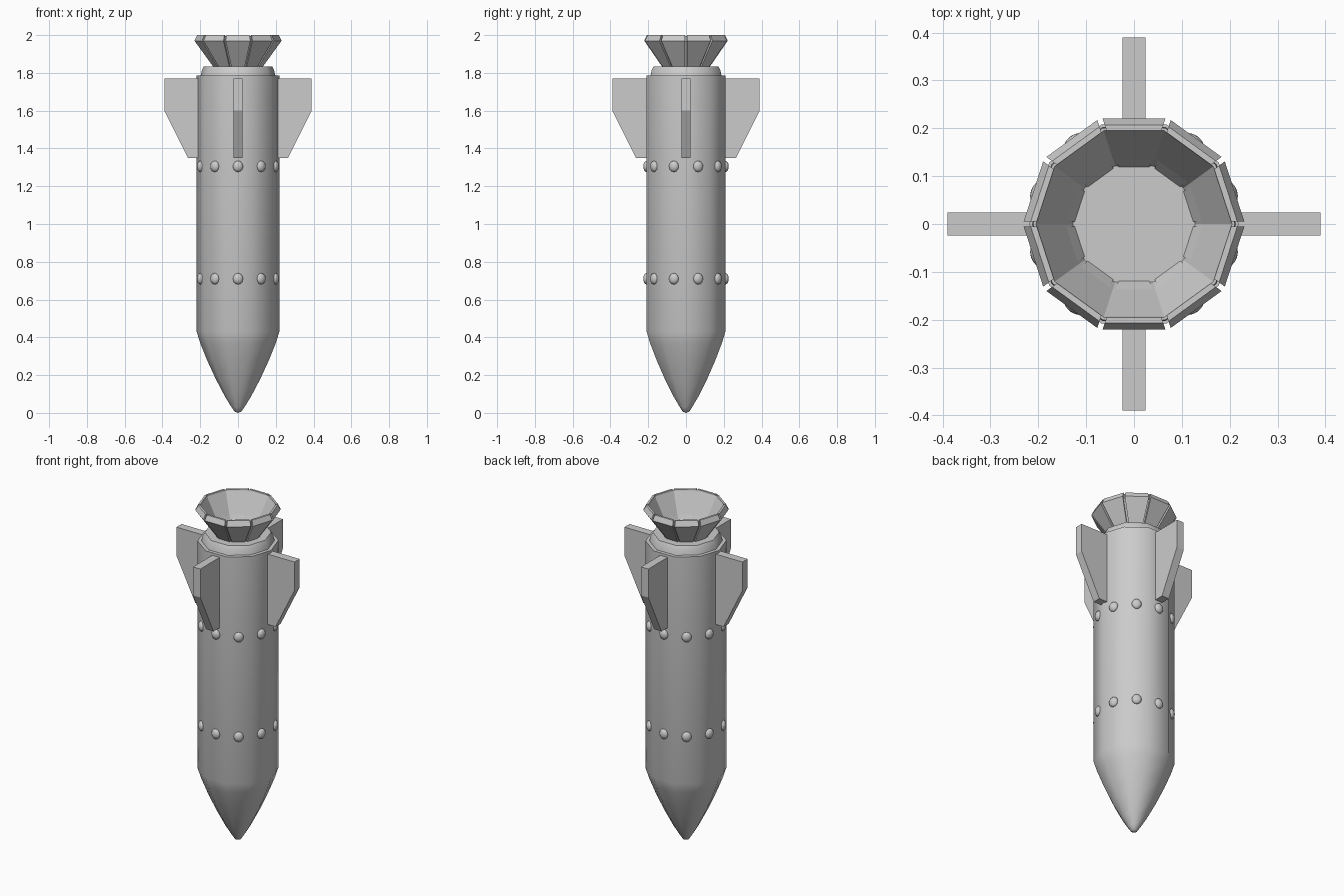
import bpy, bmesh, math
from mathutils import Matrix, Vector

cube = bpy.data.objects.get("Cube")
if cube:
    bpy.data.objects.remove(cube)

SIDES = 10
STEP = math.tau / SIDES
COS = math.cos(STEP / 2)
TAN = math.tan(STEP / 2)

grey = bpy.data.materials.new("light_grey")
grey.use_nodes = True
grey.diffuse_color = (0.6, 0.6, 0.6, 1)
grey.node_tree.nodes["Principled BSDF"].inputs["Base Color"].default_value = (0.6, 0.6, 0.6, 1)


def finish(name, bm, smooth=None):
    bmesh.ops.remove_doubles(bm, verts=bm.verts, dist=1e-5)
    bmesh.ops.recalc_face_normals(bm, faces=bm.faces)
    mesh = bpy.data.meshes.new(name)
    bm.to_mesh(mesh)
    bm.free()
    mesh.materials.append(grey)
    obj = bpy.data.objects.new(name, mesh)
    bpy.context.collection.objects.link(obj)
    if smooth:
        bpy.ops.object.select_all(action="DESELECT")
        obj.select_set(True)
        bpy.context.view_layer.objects.active = obj
        bpy.ops.object.shade_smooth_by_angle(angle=math.radians(smooth))
    return obj


def lathe(name, profile, smooth=None):
    """Turn a (radius, height) profile into a ten-sided solid."""
    bm = bmesh.new()
    pts = [bm.verts.new((r, 0, z)) for r, z in profile]
    edges = [bm.edges.new(pair) for pair in zip(pts, pts[1:])]
    bmesh.ops.spin(bm, geom=pts + edges, axis=(0, 0, 1), cent=(0, 0, 0),
                   angle=math.tau, steps=SIDES, use_merge=False)
    bmesh.ops.remove_doubles(bm, verts=bm.verts, dist=1e-5)
    bmesh.ops.dissolve_degenerate(bm, edges=bm.edges, dist=1e-5)
    return finish(name, bm, smooth)


def prism(bm, outline, half_width, matrix):
    """Extrude an (x, z) outline; half_width(x) gives the half thickness."""
    rings = [[bm.verts.new(matrix @ Vector((x, s * half_width(x), z)))
              for x, z in outline] for s in (-1, 1)]
    bm.faces.new(rings[0])
    bm.faces.new(rings[1][::-1])
    n = len(outline)
    for i in range(n):
        j = (i + 1) % n
        bm.faces.new((rings[0][i], rings[0][j], rings[1][j], rings[1][i]))


# Body with rounded nose and stepped shoulder
lathe("body", [(0, 0), (0.018, 0.007), (0.034, 0.03), (0.068, 0.085), (0.118, 0.18),
               (0.164, 0.28), (0.2, 0.37), (0.219, 0.43), (0.219, 1.785),
               (0.198, 1.785), (0.191, 1.815), (0.18, 1.835), (0, 1.835)], 40)

# Nozzle shell, open at the top with a flat floor
lathe("nozzle_shell", [(0, 1.832), (0.12, 1.832), (0.213, 1.965), (0.211, 1.995),
                       (0.205, 1.995), (0.128, 1.845), (0, 1.845)])

# Nozzle panels, separated by narrow grooves
bm = bmesh.new()
panel = [(0.112, 1.832), (0.126, 1.832), (0.221, 1.97), (0.207, 2.0),
         (0.195, 2.0), (0.19, 1.97)]
for i in range(SIDES):
    prism(bm, panel, lambda x: x * TAN - 0.006, Matrix.Rotation((i + 0.5) * STEP, 4, "Z"))
finish("nozzle_panels", bm)

# Four fins
for i, name in enumerate(("left_fin", "back_fin", "right_fin", "front_fin")):
    bm = bmesh.new()
    fin = [(0.15, 1.35), (0.265, 1.35), (0.39, 1.6), (0.39, 1.77), (0.15, 1.77)]
    prism(bm, fin, lambda x: 0.024, Matrix.Rotation(i * math.pi / 2, 4, "Z"))
    finish(name, bm)

# Two rings of domed rivets, one rivet per body face
for name, z in (("lower_rivets", 0.71), ("upper_rivets", 1.305)):
    bm = bmesh.new()
    for i in range(SIDES):
        place = (Matrix.Rotation((i + 0.5) * STEP, 4, "Z")
                 @ Matrix.Translation((0.219 * COS, 0, z))
                 @ Matrix.Diagonal((0.018, 0.027, 0.03, 1))
                 @ Matrix.Rotation(math.pi / 2, 4, "Y"))
        bmesh.ops.create_uvsphere(bm, u_segments=12, v_segments=8, radius=1, matrix=place)
    finish(name, bm, 60)
